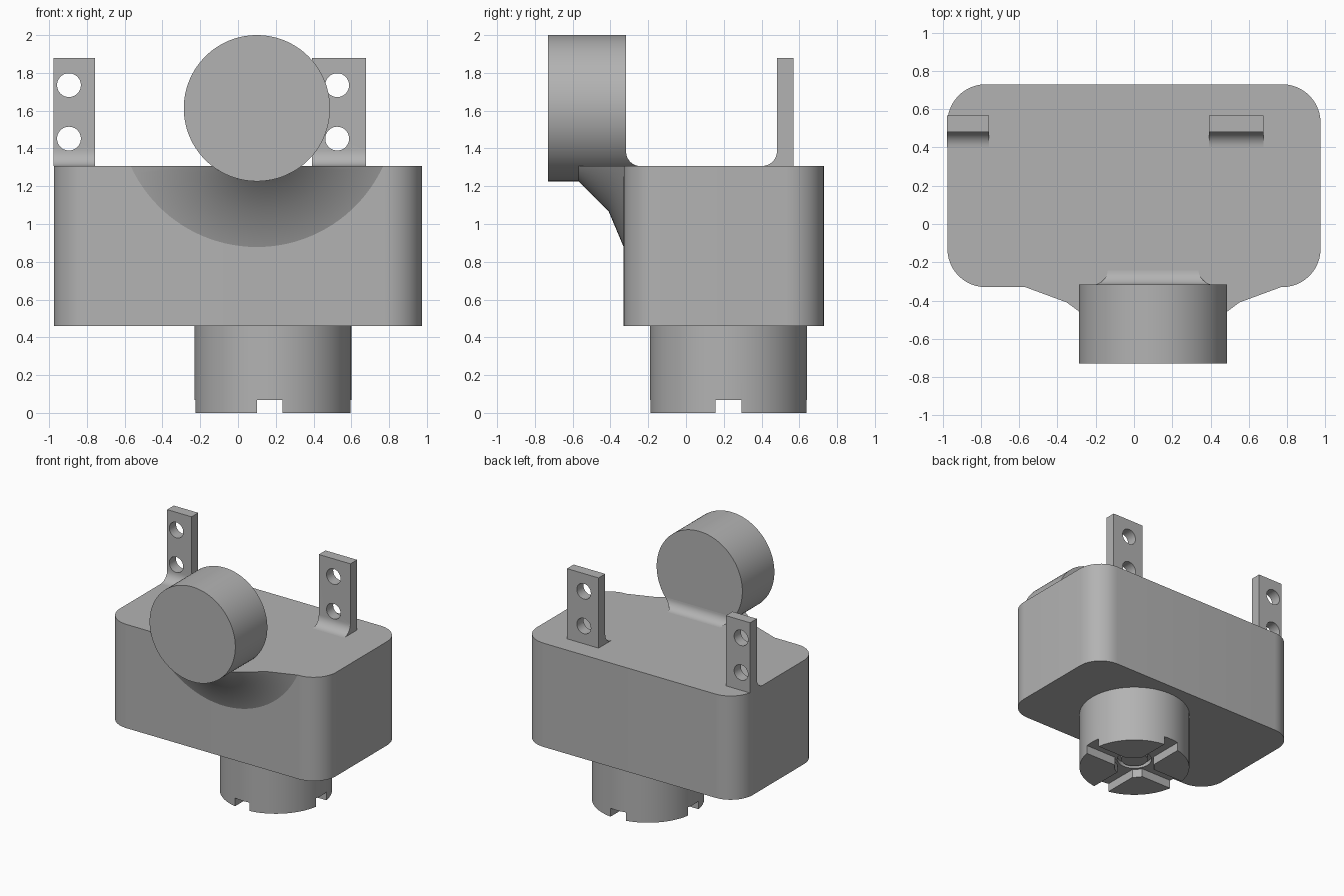
import bpy, bmesh, math
from mathutils import Matrix, Vector

if "Cube" in bpy.data.objects:
    bpy.data.objects.remove(bpy.data.objects["Cube"])

grey = bpy.data.materials.new("light_grey")
grey.diffuse_color = (0.45, 0.45, 0.45, 1)
grey.use_nodes = True
grey.node_tree.nodes["Principled BSDF"].inputs["Base Color"].default_value = grey.diffuse_color

TOP = 1.307                      # top of the housing
KX, KZ, KR = 0.1, 1.613, 0.387   # axis and radius of the front drum
FX, FY, FR = 0.185, 0.225, 0.415  # axis and radius of the lower collar


def finish(name, bm, helper=False, smooth=True):
    bmesh.ops.remove_doubles(bm, verts=bm.verts, dist=1e-5)
    bmesh.ops.recalc_face_normals(bm, faces=bm.faces)
    me = bpy.data.meshes.new(name)
    bm.to_mesh(me)
    bm.free()
    ob = bpy.data.objects.new(name, me)
    bpy.context.collection.objects.link(ob)
    me.materials.append(grey)
    ob.hide_render = helper
    if smooth and not helper:
        shade(ob)
    return ob


def shade(ob):
    bpy.ops.object.select_all(action='DESELECT')
    ob.select_set(True)
    bpy.context.view_layer.objects.active = ob
    bpy.ops.object.shade_smooth_by_angle(angle=math.radians(30))


def extrude(name, pts, vec, helper=False):
    """Closed outline of 3D points pushed along vec."""
    bm = bmesh.new()
    face = bm.faces.new([bm.verts.new(p) for p in pts])
    new = bmesh.ops.extrude_face_region(bm, geom=[face])["geom"]
    bmesh.ops.translate(bm, vec=vec, verts=[v for v in new if isinstance(v, bmesh.types.BMVert)])
    return finish(name, bm, helper)


def cylinder(name, base, r, depth, axis='Z', helper=False, n=96):
    pts = []
    for i in range(n):
        a = math.tau * i / n
        c, s = r * math.cos(a), r * math.sin(a)
        pts.append(Vector(base) + (Vector((c, s, 0)) if axis == 'Z' else Vector((c, 0, s))))
    return extrude(name, pts, (0, 0, depth) if axis == 'Z' else (0, depth, 0), helper)


def box(name, lo, hi, helper=False):
    pts = [(lo[0], lo[1], lo[2]), (hi[0], lo[1], lo[2]), (hi[0], hi[1], lo[2]), (lo[0], hi[1], lo[2])]
    return extrude(name, pts, (0, 0, hi[2] - lo[2]), helper)


def cut(ob, cutters):
    for c in cutters:
        m = ob.modifiers.new("cut", 'BOOLEAN')
        m.operation, m.solver, m.object = 'DIFFERENCE', 'EXACT', c
        bpy.context.view_layer.objects.active = ob
        bpy.ops.object.modifier_apply(modifier=m.name)
        bpy.data.objects.remove(c)
    shade(ob)


# Housing: rounded rectangle pushed upward
R = 0.2
outline = []
for k, (cx, cy) in enumerate([(0.775, 0.53), (-0.775, 0.53), (-0.775, -0.13), (0.775, -0.13)]):
    for i in range(13):
        a = math.radians(90 * k + 7.5 * i)
        outline.append((cx + R * math.cos(a), cy + R * math.sin(a), 0.46))
extrude("housing", outline, (0, 0, TOP - 0.46))

# Front drum
cylinder("drum", (KX, -0.73, KZ), KR, 0.413, 'Y', n=128)

# Flared support: revolved around the drum axis, trimmed at the housing top
bm = bmesh.new()
N = 40
rows = []
for y, r in [(-0.57, KR), (-0.41, 0.545), (-0.33, 0.735)]:
    a = math.acos((KZ - TOP) / r)
    ring = [a * (2 * i / N - 1) for i in range(N + 1)]
    rows.append([bm.verts.new((KX + r * math.sin(t), y, KZ - r * math.cos(t))) for t in ring])
for p, q in zip(rows, rows[1:]):
    for i in range(N):
        bm.faces.new((p[i], p[i + 1], q[i + 1], q[i]))
    bm.faces.new((p[0], q[0], q[-1], p[-1]))
bm.faces.new(rows[0])
bm.faces.new(rows[-1])
finish("flared_support", bm)

# Concave blend between drum back and housing top, as wide as the drum at each height
bm = bmesh.new()
rows = []
for i in range(11):
    a = math.radians(9 * i)
    y, z = -0.242 - 0.075 * math.sin(a), TOP + 0.075 * (1 - math.cos(a))
    w = math.sqrt(KR ** 2 - (KZ - z) ** 2)
    rows.append([bm.verts.new((KX + sx * w, yy, z)) for sx, yy in [(-1, -0.32), (-1, y), (1, y), (1, -0.32)]])
for p, q in zip(rows, rows[1:]):
    for j in range(3):
        bm.faces.new((p[j], p[j + 1], q[j + 1], q[j]))
finish("drum_blend", bm)

# Drum root filling the space between blend and flare
w = math.sqrt(KR ** 2 - (KZ - TOP) ** 2)
# Mounting lugs with a filleted foot and two holes
for name, x0, x1, hx in [("left_lug", -0.977, -0.757, -0.895), ("right_lug", 0.392, 0.677, 0.525)]:
    prof = [(x0, 0.568, TOP), (x0, 0.568, 1.88), (x0, 0.482, 1.88)]
    for i in range(11):
        a = math.radians(9 * i)
        prof.append((x0, 0.402 + 0.08 * math.cos(a), TOP + 0.08 * (1 - math.sin(a))))
    lug = extrude(name, prof, (x1 - x0, 0, 0))
    cut(lug, [cylinder("hole_cutter", (hx, 0.3, z), 0.063, 0.4, 'Y', True, 48) for z in (1.735, 1.452)])

# Lower collar with crossed slots, central clearance and ring groove
collar = cylinder("collar", (FX, FY, 0), FR, 0.46, n=128)
cut(collar, [
    box("slot_x", (FX - 1, FY - 0.068, -0.1), (FX + 1, FY + 0.068, 0.068), True),
    box("slot_y", (FX - 0.085, FY - 1, -0.1), (FX + 0.05, FY + 1, 0.068), True),
    cylinder("centre_cutter", (FX, FY, -0.1), 0.15, 0.168, helper=True),
    cylinder("groove_cutter", (FX, FY, 0), 0.13, 0.1, helper=True),
])
cylinder("collar_boss", (FX, FY, 0.068), 0.1, 0.04, n=64)
